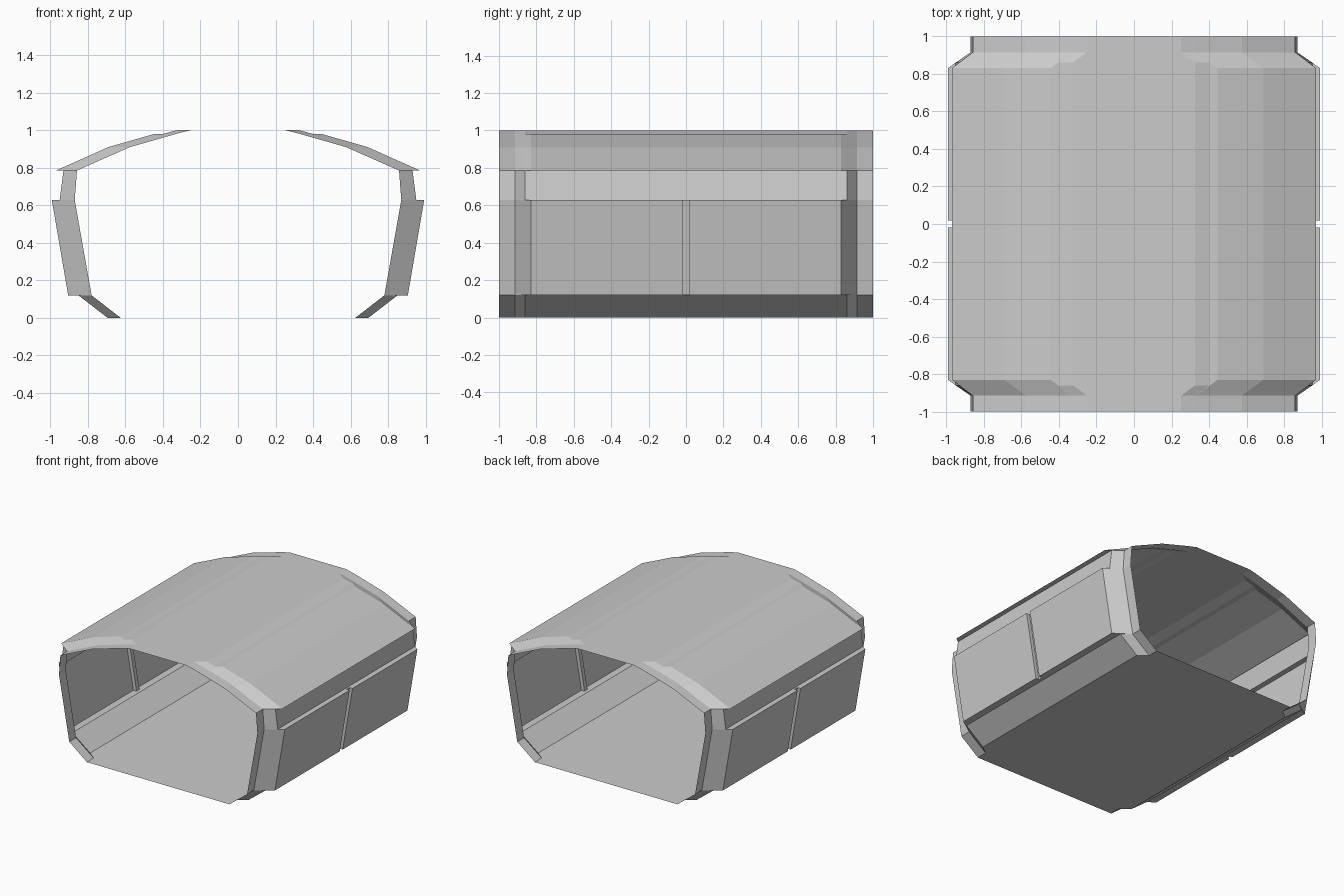
import bpy, bmesh

if "Cube" in bpy.data.objects:
    bpy.data.objects.remove(bpy.data.objects["Cube"])

# Each profile point: (x at the ends, x in the middle, z, kind)
# kind "s" = shallow offset (full at |y| 0.86), "d" = deep offset (full at |y| 0.83)
COLLAR = 0.915
FULL = {"s": 0.86, "d": 0.83}
HALF = [(-1, 0), (-COLLAR, 0), (-0.86, 0), (-0.83, 0)]
STATIONS = HALF + [(-y, g) for y, g in reversed(HALF)]
SEAM = [(-0.018, 0), (-0.018, 1), (0.018, 1), (0.018, 0)]
WALL_STATIONS = HALF + SEAM + STATIONS[4:]


def mirror(profile):
    return [(-a, -b, z, k) for a, b, z, k in reversed(profile)]


def place(point, y, groove):
    a, b, z, kind = point
    t = (COLLAR - abs(y)) / (COLLAR - FULL[kind])
    t = max(0.0, min(1.0, t))
    if groove and kind == "d":
        t = 0.78
    return (a + (b - a) * t, y, z)


def loft(name, profile, stations=STATIONS):
    bm = bmesh.new()
    rows = [[bm.verts.new(place(p, y, g)) for p in profile] for y, g in stations]
    for r0, r1 in zip(rows, rows[1:]):
        for i in range(len(profile) - 1):
            bm.faces.new((r0[i], r1[i], r1[i + 1], r0[i + 1]))
    bmesh.ops.remove_doubles(bm, verts=bm.verts[:], dist=0.0005)
    bmesh.ops.dissolve_degenerate(bm, edges=bm.edges[:], dist=0.0005)
    mesh = bpy.data.meshes.new(name)
    bm.to_mesh(mesh)
    bm.free()
    obj = bpy.data.objects.new(name, mesh)
    bpy.context.collection.objects.link(obj)
    return obj


def loft_pair(name, profile, stations=STATIONS):
    loft(name + "_right", profile, stations)
    loft(name + "_left", mirror(profile), stations)


# Floor
floor_edge = (0.625, 0.695, 0.0, "s")
loft("floor", mirror([floor_edge]) + [floor_edge])

# Sloped skirts beside the floor
skirt_top = (0.78, 0.85, 0.12, "s")
loft_pair("lower_skirt", [floor_edge, skirt_top])

# Side panels with ledges and a centre seam groove
band_bottom = (0.87, 0.95, 0.628, "s")
loft_pair("side_panel", [skirt_top, (0.78, 0.905, 0.12, "d"),
                         (0.87, 0.992, 0.628, "d"), band_bottom], WALL_STATIONS)

# Recessed upper bands
band_top = (0.858, 0.93, 0.785, "s")
loft_pair("upper_band", [band_bottom, band_top])

# Faceted roof with a slightly stepped crown
roof_side = [band_top, (0.858, 0.97, 0.785, "d"), (0.575, 0.69, 0.91, "d"),
             (0.33, 0.445, 0.98, "d"), (0.33, 0.40, 0.98, "s"),
             (0.25, 0.325, 1.0, "s")]
loft("roof", roof_side + mirror(roof_side))
